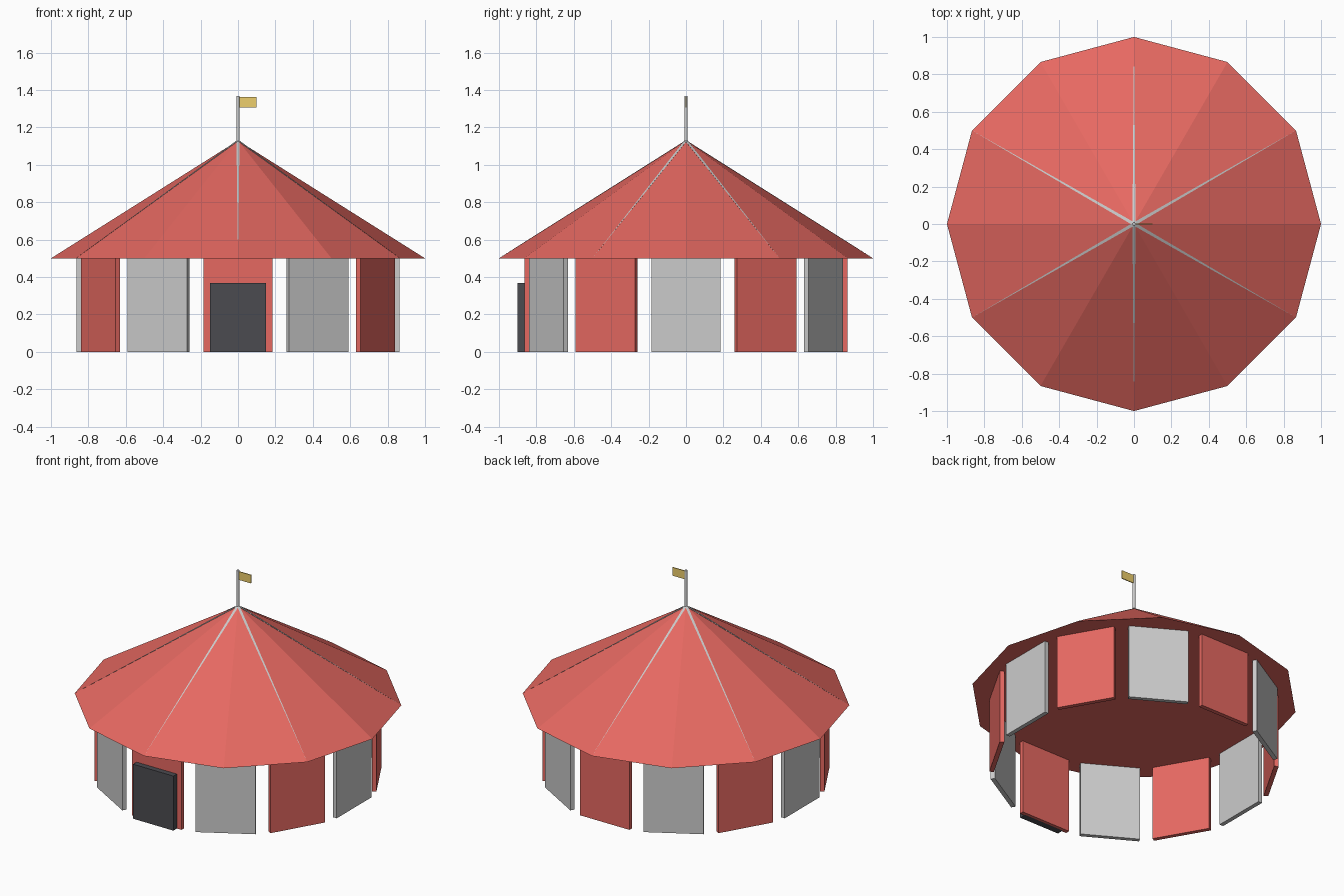
import bpy
from math import cos, sin, radians
from mathutils import Vector

if "Cube" in bpy.data.objects:
    bpy.data.objects.remove(bpy.data.objects["Cube"])

WALL_H, APEX = 0.5, 1.13
SIDES = 12


def material(name, rgb):
    m = bpy.data.materials.new(name)
    m.diffuse_color = (*rgb, 1)
    m.use_nodes = True
    m.node_tree.nodes["Principled BSDF"].inputs["Base Color"].default_value = m.diffuse_color
    return m


red = material("red_canvas", (0.79, 0.14, 0.12))
dark = material("dark_door", (0.07, 0.07, 0.08))
gold = material("gold_flag", (0.85, 0.62, 0.15))


def finish(name, mat):
    ob = bpy.context.object
    ob.name = name
    if mat:
        ob.data.materials.append(mat)
    return ob


def box(name, loc, size, mat=None, turn=0):
    bpy.ops.mesh.primitive_cube_add(size=1, location=loc, rotation=(0, 0, turn))
    bpy.context.object.scale = size
    return finish(name, mat)


# Twelve-sided roof, closed underneath
bpy.ops.mesh.primitive_cone_add(vertices=SIDES, radius1=1, radius2=0,
                                depth=APEX - WALL_H,
                                location=(0, 0, (APEX + WALL_H) / 2))
finish("roof", red)

# Ring of separate wall panels, alternating red and grey
for i in range(SIDES):
    a = radians(-90 + 30 * i)
    box(f"wall_panel_{i + 1}", (0.85 * cos(a), 0.85 * sin(a), WALL_H / 2),
        (0.028, 0.368, WALL_H), red if i % 2 == 0 else None, a)

# Door slab on the front panel
box("door", (0, -0.878, 0.1835), (0.30, 0.046, 0.367), dark)

# Slim tapered ribs lying on every second roof ridge, sunk into the canvas
for i in range(6):
    a = radians(30 + 60 * i)
    out, side = Vector((cos(a), sin(a), 0)), Vector((-sin(a), cos(a), 0))
    top = Vector((0, 0, APEX + 0.002))
    tip = out + Vector((0, 0, WALL_H + 0.001))
    verts = [top + side * 0.0085, top - side * 0.0085, tip,
             top - Vector((0, 0, 0.012))]
    mesh = bpy.data.meshes.new("roof_rib")
    mesh.from_pydata(verts, [], [(0, 1, 2), (1, 0, 3), (1, 3, 2), (3, 0, 2)])
    bpy.context.collection.objects.link(
        bpy.data.objects.new(f"roof_rib_{i + 1}", mesh))

# Flagpole and flag
bpy.ops.mesh.primitive_cylinder_add(vertices=16, radius=0.009, depth=0.26,
                                    location=(0, 0, 1.239))
finish("flagpole", None)
bpy.ops.object.shade_smooth_by_angle()
box("flag", (0.05, 0, 1.335), (0.096, 0.006, 0.056), gold)

# Make rib faces point outward
import bmesh
for ob in bpy.data.objects:
    if ob.name.startswith("roof_rib"):
        bm = bmesh.new()
        bm.from_mesh(ob.data)
        bmesh.ops.recalc_face_normals(bm, faces=bm.faces)
        bm.to_mesh(ob.data)
        bm.free()
